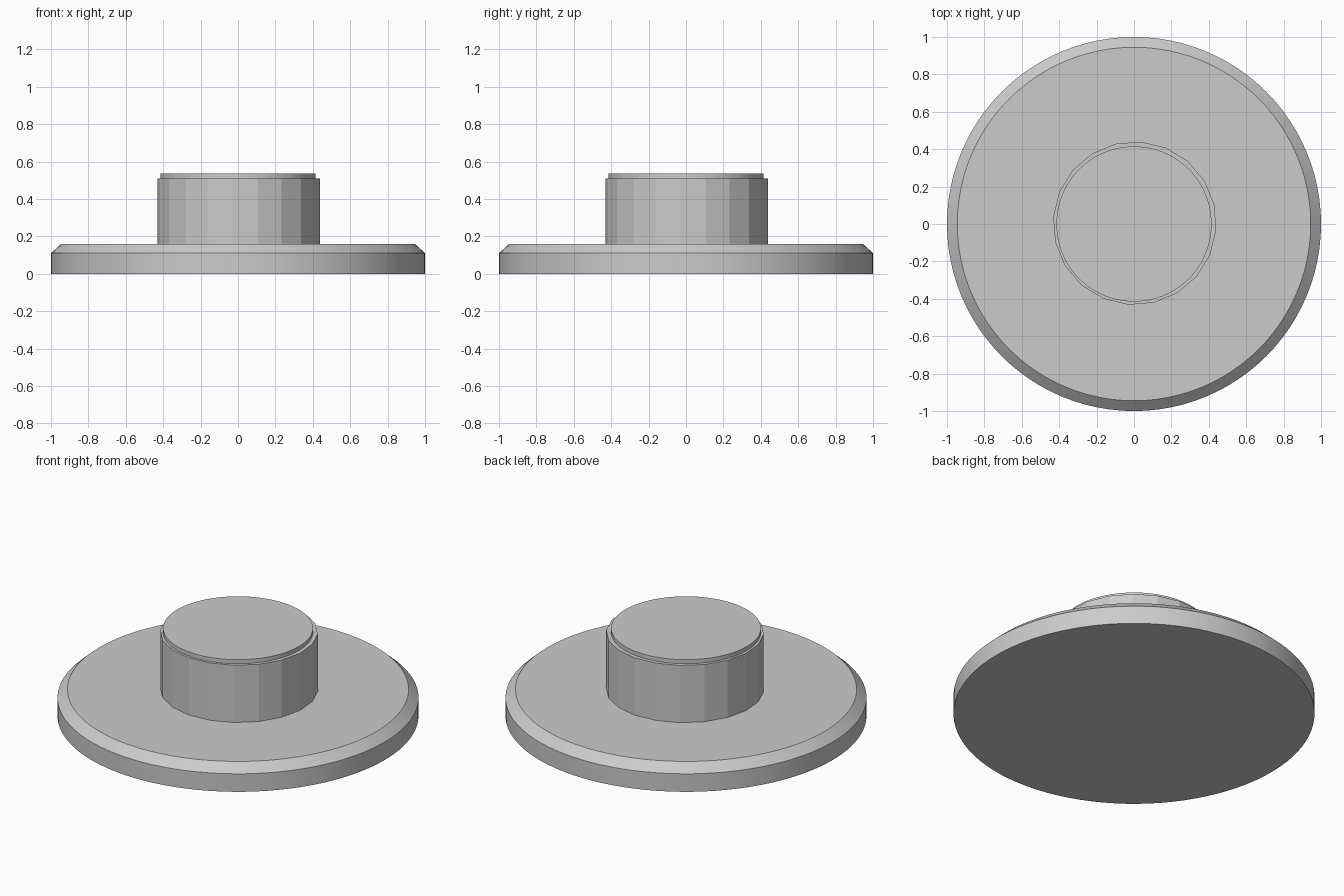
import bpy
import math

cube = bpy.data.objects.get("Cube")
if cube:
    bpy.data.objects.remove(cube, do_unlink=True)

grey = bpy.data.materials.new("plain grey")
grey.use_nodes = True
colour = (0.6, 0.6, 0.6, 1)
grey.diffuse_color = colour
grey.node_tree.nodes["Principled BSDF"].inputs["Base Color"].default_value = colour


def turned(name, profile, sides, turn=0.0, smooth_angle=30):
    """Closed solid of revolution from (radius, height) points, capped at both ends."""
    verts, faces = [], []
    for radius, z in profile:
        for i in range(sides):
            a = turn + math.tau * i / sides
            verts.append((radius * math.cos(a), radius * math.sin(a), z))
    for r in range(len(profile) - 1):
        for i in range(sides):
            j = (i + 1) % sides
            low, high = r * sides, (r + 1) * sides
            faces.append((low + i, low + j, high + j, high + i))
    faces.append(tuple(reversed(range(sides))))
    faces.append(tuple(range(len(verts) - sides, len(verts))))
    mesh = bpy.data.meshes.new(name)
    mesh.from_pydata(verts, [], faces)
    mesh.materials.append(grey)
    obj = bpy.data.objects.new(name, mesh)
    bpy.context.collection.objects.link(obj)
    bpy.ops.object.select_all(action="DESELECT")
    obj.select_set(True)
    bpy.context.view_layer.objects.active = obj
    bpy.ops.object.shade_smooth_by_angle(angle=math.radians(smooth_angle))
    return obj


# Wide disc with a bevelled upper rim
turned("base_disc", [(1, 0), (1, 0.11), (0.945, 0.16)], 96)

# Faceted collar around the hub
collar = turned("collar", [(0.437, 0.16), (0.437, 0.51)], 20, math.radians(13.5), 10)
collar.location.x = 0.004
collar.location.y = 0.004

# Round hub standing slightly proud of the collar
turned("hub", [(0.415, 0.16), (0.415, 0.535)], 96)
